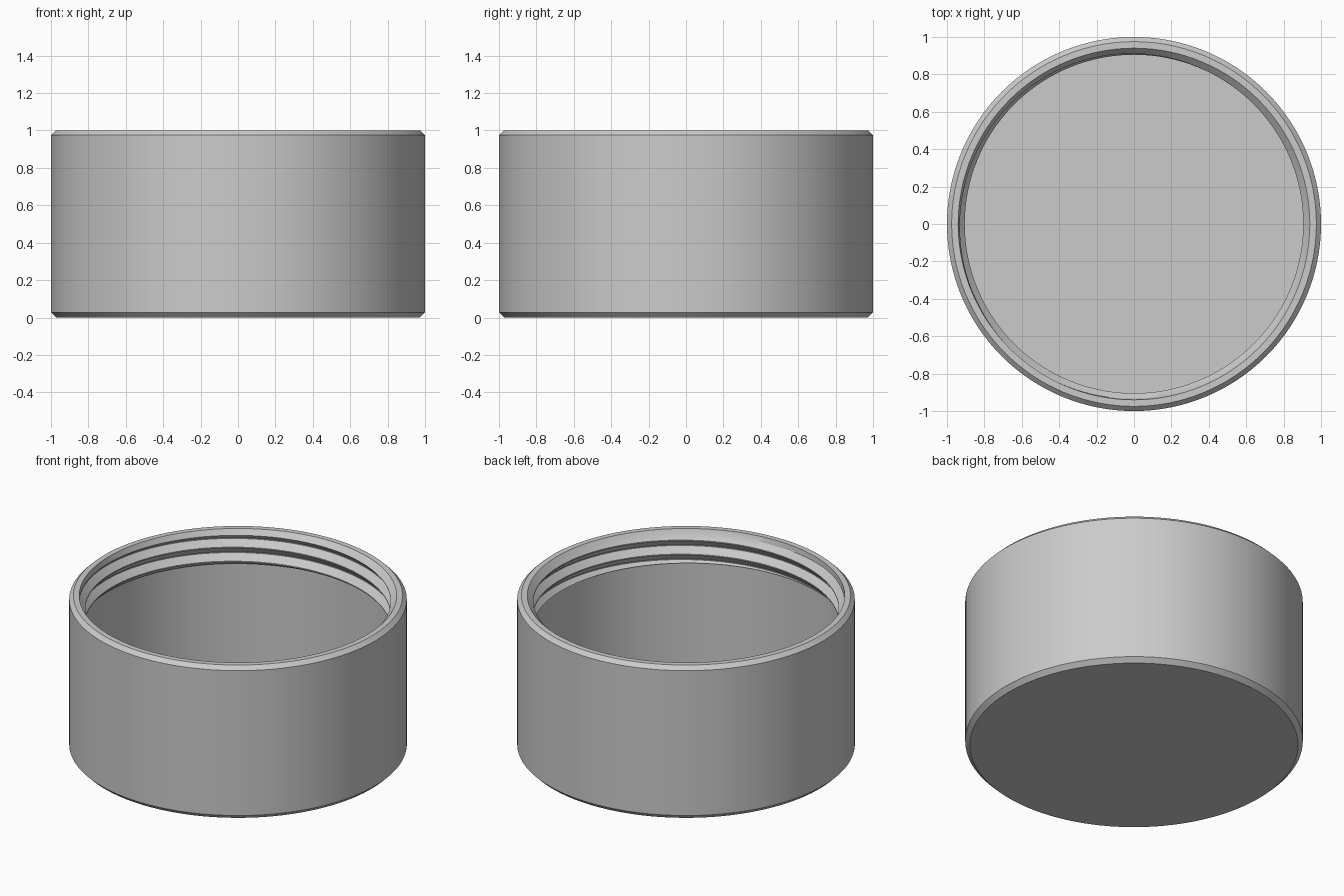
import bpy
import bmesh
from math import cos, sin, tau

cube = bpy.data.objects.get("Cube")
if cube:
    bpy.data.objects.remove(cube, do_unlink=True)

SEGMENTS = 128
ROOT, CREST = 0.94, 0.905           # thread radii
PITCH, FLANK, LAND = 0.092, 0.04, 0.006
THREAD_LOW, THREAD_HIGH = 0.78, 0.965
START = 0.851 - PITCH * 0.375       # thread height at angle zero

# Fixed profile below and above the thread, as (radius, height)
OUTSIDE = [(0, 0), (0.972, 0), (1, 0.028), (1, 0.975), (0.975, 1), (ROOT, 1)]
INSIDE = [(ROOT + 0.003, THREAD_LOW - 0.003), (ROOT + 0.003, 0.08), (0, 0.08)]


def thread_radius(offset):
    """Radius of the trapezoid thread at a height above its lower root."""
    u = offset % PITCH
    if u < FLANK:
        rise = u / FLANK
    elif u < FLANK + LAND:
        rise = 1
    else:
        rise = max(0, 1 - (u - FLANK - LAND) / FLANK)
    return ROOT - (ROOT - CREST) * rise


def thread_profile(turn):
    """Thread corners from top to bottom, trimmed to the threaded band."""
    points = []
    for k in range(3, -4, -1):
        base = START + PITCH * (k + turn)
        for u in (2 * FLANK + LAND, FLANK + LAND, FLANK, 0):
            z = min(max(base + u, THREAD_LOW), THREAD_HIGH)
            points.append((thread_radius(z - base), z))
    return points


# Threaded cap: one profile swept round, with the thread climbing as it goes
bm = bmesh.new()
columns = []
for i in range(SEGMENTS + 1):
    turn = i / SEGMENTS
    c, s = cos(turn * tau), sin(turn * tau)
    profile = OUTSIDE + thread_profile(turn) + INSIDE
    columns.append([bm.verts.new((r * c, r * s, z)) for r, z in profile])

for a, b in zip(columns, columns[1:]):
    for j in range(len(a) - 1):
        bm.faces.new((a[j], b[j], b[j + 1], a[j + 1]))

bmesh.ops.remove_doubles(bm, verts=bm.verts, dist=0.00005)
bmesh.ops.dissolve_degenerate(bm, edges=bm.edges, dist=0.00005)
bmesh.ops.recalc_face_normals(bm, faces=bm.faces)

mesh = bpy.data.meshes.new("threaded_cap")
bm.to_mesh(mesh)
bm.free()
cap = bpy.data.objects.new("threaded_cap", mesh)
bpy.context.collection.objects.link(cap)

# Plain grey material
grey = bpy.data.materials.new("light_grey")
grey.use_nodes = True
colour = (0.6, 0.6, 0.6, 1)
grey.diffuse_color = colour
grey.node_tree.nodes["Principled BSDF"].inputs["Base Color"].default_value = colour
mesh.materials.append(grey)

# Smooth round walls, crisp chamfers and thread edges
bpy.ops.object.select_all(action="DESELECT")
cap.select_set(True)
bpy.context.view_layer.objects.active = cap
bpy.ops.object.shade_smooth_by_angle(angle=0.5)
